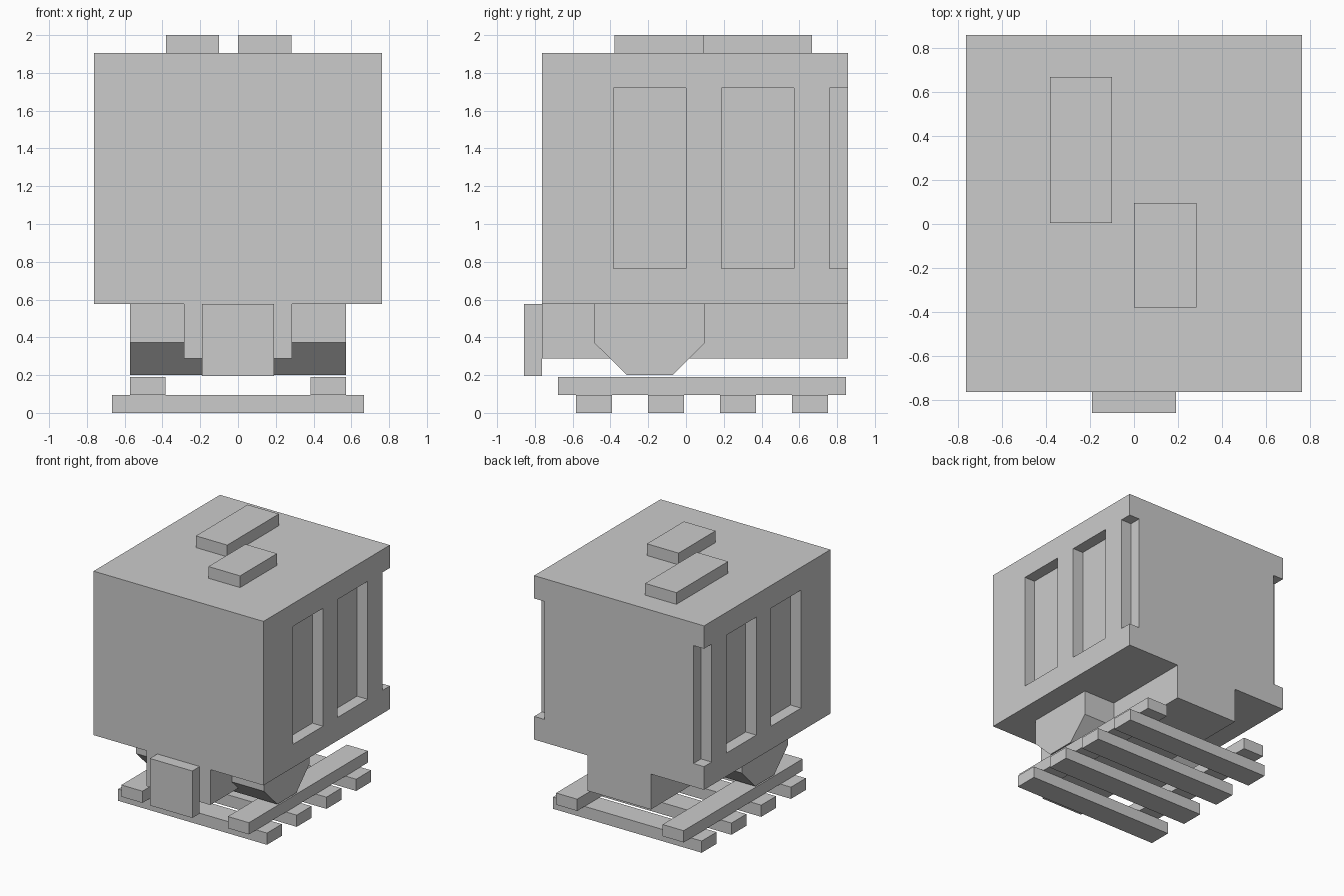
import bpy
import bmesh

old = bpy.data.objects.get("Cube")
if old:
    bpy.data.objects.remove(old, do_unlink=True)

grey = bpy.data.materials.new("plain grey")
grey.use_nodes = True
colour = (0.6, 0.6, 0.6, 1)
grey.diffuse_color = colour
grey.node_tree.nodes["Principled BSDF"].inputs["Base Color"].default_value = colour


def prism(name, profile, x0, x1):
    """Extrude a closed (y, z) profile along x."""
    bm = bmesh.new()
    face = bm.faces.new([bm.verts.new((x0, y, z)) for y, z in profile])
    new = bmesh.ops.extrude_face_region(bm, geom=[face])["geom"]
    tip = [v for v in new if isinstance(v, bmesh.types.BMVert)]
    bmesh.ops.translate(bm, verts=tip, vec=(x1 - x0, 0, 0))
    bmesh.ops.recalc_face_normals(bm, faces=bm.faces)
    mesh = bpy.data.meshes.new(name)
    bm.to_mesh(mesh)
    bm.free()
    mesh.materials.append(grey)
    obj = bpy.data.objects.new(name, mesh)
    bpy.context.collection.objects.link(obj)
    return obj


def box(name, x, y, z):
    corners = [(y[0], z[0]), (y[1], z[0]), (y[1], z[1]), (y[0], z[1])]
    return prism(name, corners, x[0], x[1])


# Main body, with recessed side panels; the rearmost runs out through the back
body = box("body", (-0.762, 0.762), (-0.762, 0.857), (0.576, 1.905))
cutters = []
for side in (-1, 1):
    for start, end in ((-0.385, 0), (0.188, 0.572), (0.76, 0.95)):
        span = sorted((side * 0.667, side * 0.9))
        cutters.append(box("panel_cutter", span, (start, end), (0.764, 1.72)))
for cutter in cutters:
    cutter.hide_render = True
    cut = body.modifiers.new("panel", "BOOLEAN")
    cut.operation = "DIFFERENCE"
    cut.solver = "EXACT"
    cut.object = cutter
graph = bpy.context.evaluated_depsgraph_get()
carved = bpy.data.meshes.new_from_object(body.evaluated_get(graph))
body.modifiers.clear()
body.data = carved
for cutter in cutters:
    bpy.data.objects.remove(cutter, do_unlink=True)

# Roof boxes
box("roof_box_long", (-0.381, -0.1), (0.005, 0.667), (1.905, 2))
box("roof_box_short", (0, 0.284), (-0.379, 0.095), (1.905, 2))

# Underside: central beam, tapered cross hopper and front plate
box("central_beam", (-0.285, 0.285), (-0.762, 0.857), (0.289, 0.576))
hopper = [(-0.487, 0.576), (-0.487, 0.372), (-0.312, 0.2),
          (-0.07, 0.2), (0.1, 0.372), (0.1, 0.576)]
prism("hopper", hopper, -0.572, 0.572)
box("front_plate", (-0.19, 0.19), (-0.857, -0.762), (0.195, 0.576))

# Track: two rails on four sleepers
box("left_rail", (0.383, 0.572), (-0.677, 0.847), (0.095, 0.19))
box("right_rail", (-0.572, -0.383), (-0.677, 0.847), (0.095, 0.19))
for i in range(4):
    y = -0.582 + i * 0.381
    box(f"sleeper_{i + 1}", (-0.667, 0.667), (y, y + 0.19), (0, 0.095))
